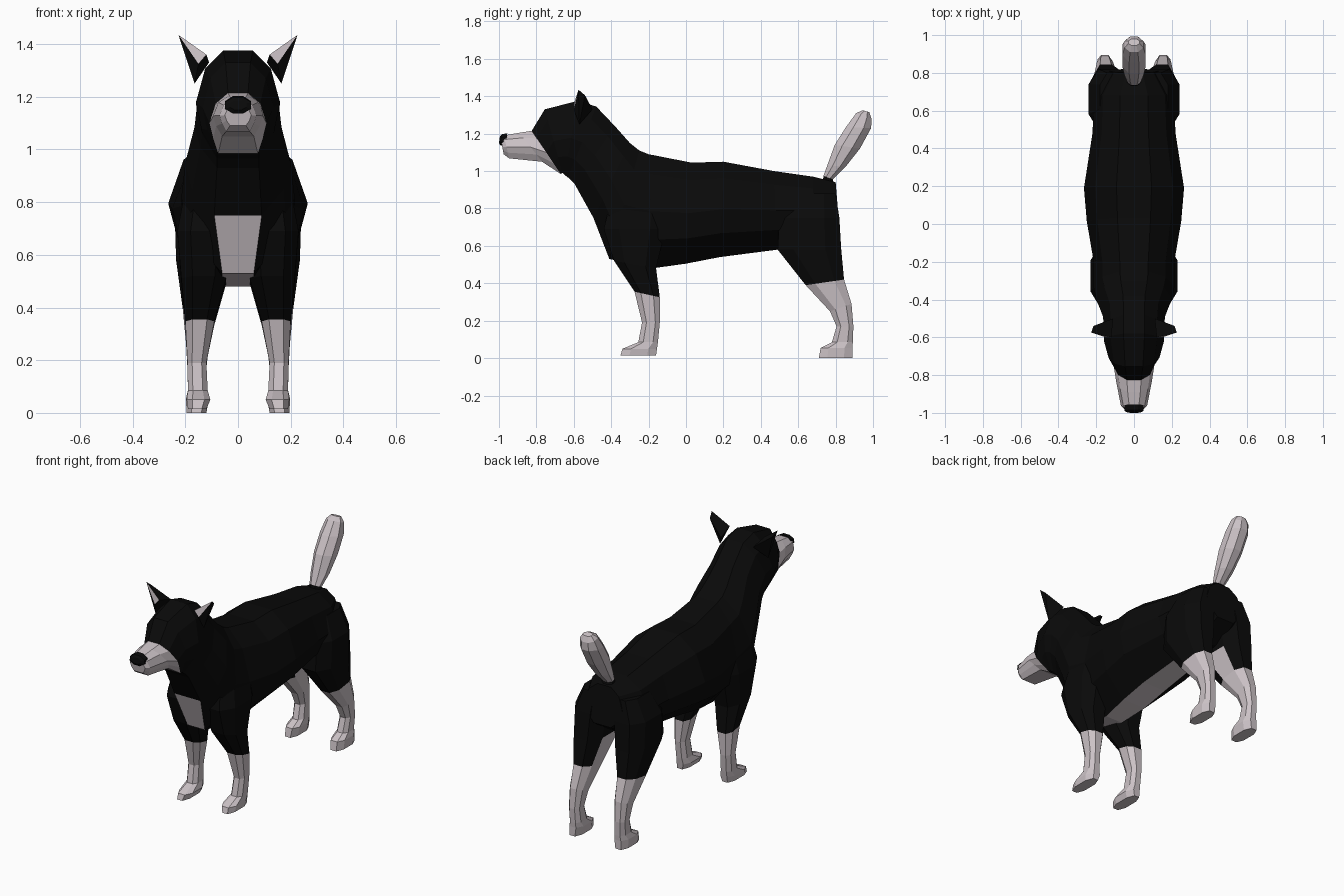
import bpy
import bmesh
from math import cos, sin, pi
from mathutils import Vector

cube = bpy.data.objects.get("Cube")
if cube:
    bpy.data.objects.remove(cube, do_unlink=True)


def make_material(name, colour):
    mat = bpy.data.materials.new(name)
    mat.use_nodes = True
    mat.diffuse_color = colour
    mat.node_tree.nodes["Principled BSDF"].inputs["Base Color"].default_value = colour
    return mat


BLACK, PALE = 0, 1
MATERIALS = [
    make_material("black_fur", (0.003, 0.003, 0.003, 1)),
    make_material("pale_fur", (0.60, 0.54, 0.565, 1)),
]


def finish(name, bm):
    """Turn a bmesh into a flat shaded object carrying both fur colours."""
    bmesh.ops.recalc_face_normals(bm, faces=bm.faces)
    mesh = bpy.data.meshes.new(name)
    bm.to_mesh(mesh)
    bm.free()
    for mat in MATERIALS:
        mesh.materials.append(mat)
    obj = bpy.data.objects.new(name, mesh)
    bpy.context.collection.objects.link(obj)
    return obj


def loft(name, rings, colour_rule):
    """Skin a list of point rings; colour_rule(segment, side) picks the fur."""
    bm = bmesh.new()
    loops = [[bm.verts.new(p) for p in ring] for ring in rings]
    count = len(loops[0])
    for seg, (a, b) in enumerate(zip(loops, loops[1:])):
        for side in range(count):
            nxt = (side + 1) % count
            face = bm.faces.new((a[side], a[nxt], b[nxt], b[side]))
            face.material_index = colour_rule(seg, side)
    bm.faces.new(loops[0]).material_index = colour_rule(0, 0)
    bm.faces.new(loops[-1]).material_index = colour_rule(len(rings) - 2, 0)
    return finish(name, bm)


def body_ring(top_y, top_z, low_y, low_z, width, low_width):
    """Ten sided section hung between a top and a bottom point."""
    top, low = Vector((0, top_y, top_z)), Vector((0, low_y, low_z))
    mid, axis = (top + low) / 2, (top - low) / 2
    half = [(0.35, 1), (0.78, 0.65), (1, 0), (0.87, -0.5), (low_width / width, -1)]
    outline = half + [(-u, v) for u, v in reversed(half)]
    return [mid + axis * v + Vector((u * width, 0, 0)) for u, v in outline]


def oval_ring(front, back, width, sides=8):
    """Oval section between two (y, z) points."""
    a, b = Vector((0, *front)), Vector((0, *back))
    mid, axis = (a + b) / 2, (a - b) / 2
    ring = []
    for i in range(sides):
        t = 2 * pi * (i + 0.5) / sides
        ring.append(mid + axis * cos(t) * 1.08 + Vector((sin(t) * width * 1.08, 0, 0)))
    return ring


def leg_ring(z, tilt, y0, y1, x0, x1, side):
    """Chamfered box section; tilt lifts the front edge."""
    outline = [(-1, -0.5), (-0.5, -1), (0.5, -1), (1, -0.5),
               (1, 0.5), (0.5, 1), (-0.5, 1), (-1, 0.5)]
    cx, rx, cy, ry = (x0 + x1) / 2, (x1 - x0) / 2, (y0 + y1) / 2, (y1 - y0) / 2
    return [Vector((side * (cx + u * rx), cy + v * ry, z - v * tilt)) for u, v in outline]


# Torso, neck and head in one skin, rump to muzzle tip
body = [
    (0.80, 0.94, 0.82, 0.70, 0.13, 0.06),
    (0.68, 0.97, 0.68, 0.61, 0.21, 0.07),
    (0.47, 1.00, 0.49, 0.58, 0.22, 0.07),
    (0.20, 1.05, 0.18, 0.54, 0.265, 0.08),
    (0.03, 1.045, 0.00, 0.505, 0.25, 0.08),
    (-0.20, 1.09, -0.18, 0.48, 0.215, 0.06),
    (-0.25, 1.11, -0.41, 0.53, 0.215, 0.06),
    (-0.30, 1.15, -0.495, 0.75, 0.20, 0.09),
    (-0.38, 1.24, -0.595, 0.93, 0.165, 0.08),
    (-0.48, 1.345, -0.63, 0.965, 0.157, 0.08),
    (-0.58, 1.375, -0.65, 0.98, 0.16, 0.08),
    (-0.755, 1.33, -0.66, 0.99, 0.135, 0.08),
    (-0.825, 1.215, -0.67, 0.985, 0.108, 0.075),
    (-0.89, 1.205, -0.77, 1.05, 0.095, 0.06),
    (-0.975, 1.19, -0.945, 1.068, 0.07, 0.045),
    (-0.99, 1.17, -0.975, 1.09, 0.05, 0.03),
]
MUZZLE_START, BELLY = 12, range(2, 7)
UNDERSIDE = 4


def body_colour(seg, side):
    if seg >= MUZZLE_START or (seg in BELLY and side == UNDERSIDE):
        return PALE
    return BLACK


loft("body_and_head", [body_ring(*r) for r in body], body_colour)

# Nose pad
nose = [
    oval_ring((-0.955, 1.202), (-0.965, 1.138), 0.05),
    oval_ring((-0.985, 1.197), (-0.992, 1.137), 0.05),
    oval_ring((-0.995, 1.185), (-1.0, 1.15), 0.032),
]
loft("nose", nose, lambda seg, side: BLACK)

# Tail with a dark root
tail = [
    oval_ring((0.73, 0.93), (0.80, 0.90), 0.045),
    oval_ring((0.735, 0.975), (0.785, 0.955), 0.035),
    oval_ring((0.755, 1.03), (0.855, 1.025), 0.05),
    oval_ring((0.795, 1.14), (0.93, 1.12), 0.062),
    oval_ring((0.855, 1.235), (0.99, 1.23), 0.062),
    oval_ring((0.91, 1.31), (0.992, 1.28), 0.05),
    oval_ring((0.945, 1.325), (0.98, 1.315), 0.03),
]
loft("tail", tail, lambda seg, side: PALE if seg else BLACK)

# Legs, hip or shoulder down to paw: height, tilt, y range, x range
front_leg = [
    (0.85, 0, -0.40, -0.10, 0.04, 0.20),
    (0.69, 0, -0.44, -0.11, 0.03, 0.23),
    (0.50, 0.02, -0.385, -0.16, 0.045, 0.215),
    (0.34, 0.015, -0.275, -0.14, 0.09, 0.20),
    (0.19, 0, -0.235, -0.14, 0.12, 0.192),
    (0.085, 0, -0.255, -0.15, 0.115, 0.19),
    (0.05, 0, -0.34, -0.155, 0.105, 0.195),
    (0.015, 0, -0.35, -0.16, 0.12, 0.19),
]
hind_leg = [
    (0.88, 0, 0.55, 0.80, 0.03, 0.18),
    (0.75, 0, 0.50, 0.82, 0.03, 0.24),
    (0.58, 0, 0.49, 0.83, 0.05, 0.235),
    (0.405, -0.015, 0.64, 0.845, 0.09, 0.21),
    (0.27, -0.02, 0.77, 0.885, 0.11, 0.197),
    (0.17, 0, 0.805, 0.895, 0.12, 0.192),
    (0.085, 0, 0.78, 0.892, 0.115, 0.19),
    (0.055, 0, 0.72, 0.89, 0.11, 0.198),
    (0.0, 0, 0.71, 0.89, 0.12, 0.195),
]
KNEE, INNER = 3, (7,)


def front_colour(seg, side):
    return PALE if seg >= KNEE else BLACK


def hind_colour(seg, side):
    inner_thigh = seg == KNEE - 1 and side in INNER
    return PALE if seg >= KNEE or inner_thigh else BLACK


def make_ear(name, side):
    """Pointed ear with a pale inner face turned forward."""
    bm = bmesh.new()
    points = dict(
        inner=(0.12, -0.60, 1.36), fold=(0.15, -0.60, 1.325), outer=(0.165, -0.57, 1.25),
        tip=(0.226, -0.575, 1.435), tip_back=(0.215, -0.54, 1.405), root=(0.11, -0.50, 1.33),
    )
    v = {k: bm.verts.new((side * x, y, z)) for k, (x, y, z) in points.items()}
    faces = ["inner fold tip", "fold outer tip", "inner tip tip_back root",
             "outer root tip_back", "outer tip_back tip", "inner root outer fold"]
    for names in faces:
        face = bm.faces.new([v[n] for n in names.split()])
        face.material_index = PALE if names == faces[0] else BLACK
    finish(name, bm)


for label, side in (("left", 1), ("right", -1)):
    loft(label + "_front_leg", [leg_ring(*r, side) for r in front_leg], front_colour)
    loft(label + "_hind_leg", [leg_ring(*r, side) for r in hind_leg], hind_colour)
    make_ear(label + "_ear", side)
